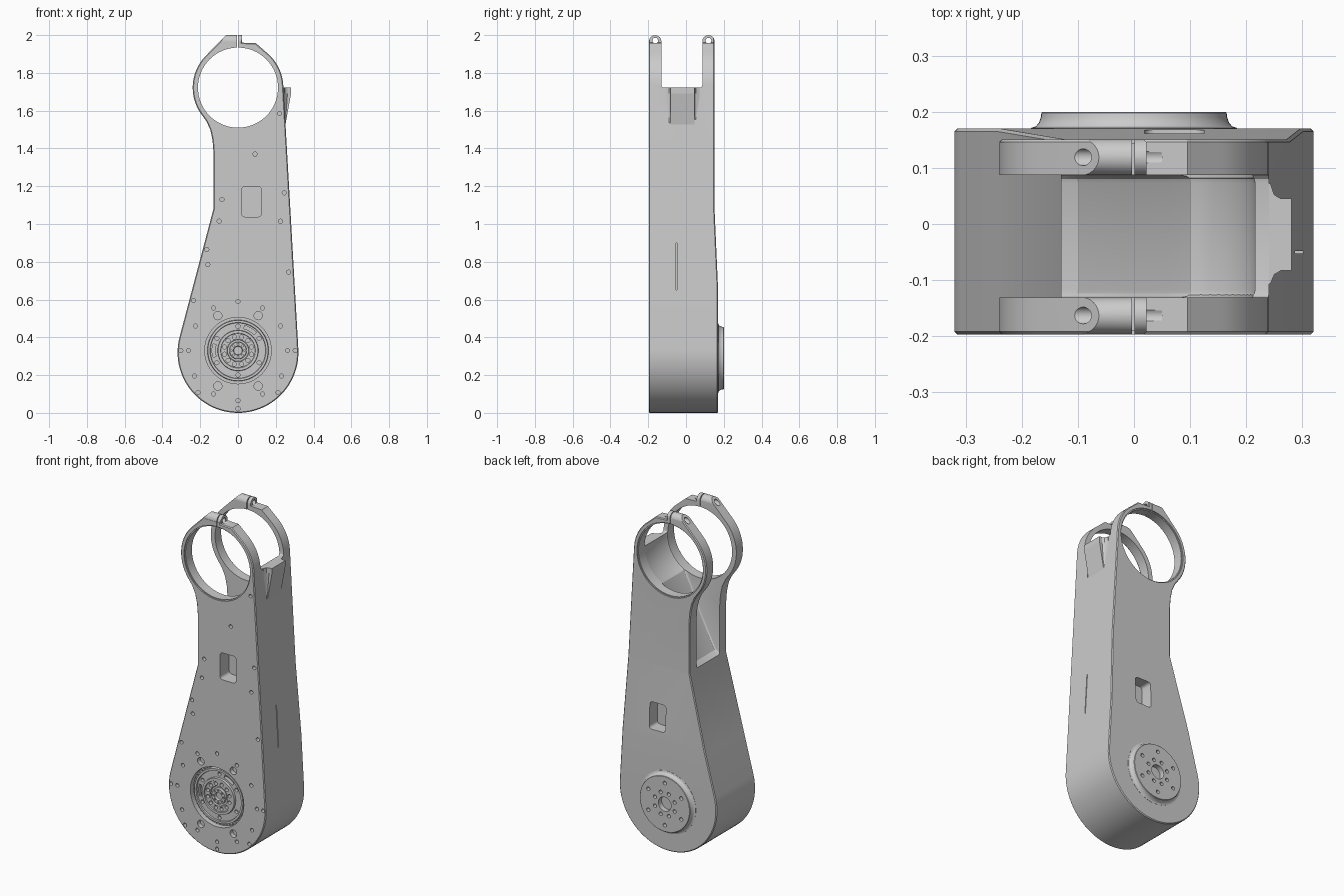
import bpy, bmesh
from math import sin, cos, radians, pi
from mathutils import Vector

if "Cube" in bpy.data.objects:
    bpy.data.objects.remove(bpy.data.objects["Cube"])

HUB_Z, BACK_Z, RING_Z = 0.33, 0.29, 1.722
FRONT, BACK = -0.197, 0.17


def arc(cx, cz, r, a0, a1, n):
    return [(cx + r * cos(radians(a0 + (a1 - a0) * i / n)),
             cz + r * sin(radians(a0 + (a1 - a0) * i / n))) for i in range(n + 1)]


def circle(cx, cz, r, n=20):
    return arc(cx, cz, r, 0, 360, n)[:-1]


def polar(cz, radius, r, count, start=0, n=16):
    return [circle(radius * cos(start + 2 * pi * i / count),
                   cz + radius * sin(start + 2 * pi * i / count), r, n) for i in range(count)]


def rounded_rect(cx, cz, w, h, r):
    pts = []
    for sx, sz, a in ((1, 1, 0), (-1, 1, 90), (-1, -1, 180), (1, -1, 270)):
        pts += arc(cx + sx * (w / 2 - r), cz + sz * (h / 2 - r), r, a, a + 90, 4)
    return pts


def finish(name, bm):
    bmesh.ops.recalc_face_normals(bm, faces=bm.faces[:])
    me = bpy.data.meshes.new(name)
    bm.to_mesh(me)
    bm.free()
    ob = bpy.data.objects.new(name, me)
    bpy.context.collection.objects.link(ob)
    return ob


def loft(bm, rings):
    vs = [[bm.verts.new(p) for p in ring] for ring in rings]
    n = len(vs[0])
    for a, b in zip(vs, vs[1:]):
        for i in range(n):
            bm.faces.new((a[i], a[(i + 1) % n], b[(i + 1) % n], b[i]))
    bm.faces.new(vs[0])
    bm.faces.new(vs[-1])
    return vs


def prism(name, loops, t0, t1, axis='Y', bevel=0, seg=1, shape=None):
    """Extrude one or more 2D loops along an axis, optionally bevelling the rims."""
    bm = bmesh.new()
    put = (lambda u, v, t: (u, t, v)) if axis == 'Y' else (lambda u, v, t: (t, u, v))
    k = 1 if axis == 'Y' else 0
    for loop in loops:
        loft(bm, [[put(u, v, t) for u, v in loop] for t in (t0, t1)])
    bmesh.ops.recalc_face_normals(bm, faces=bm.faces[:])
    if bevel:
        rim = [e for e in bm.edges if abs(e.verts[0].co[k] - e.verts[1].co[k]) < 1e-6]
        bmesh.ops.bevel(bm, geom=rim, offset=bevel, segments=seg, profile=0.5,
                        affect='EDGES', clamp_overlap=True)
    if shape:
        shape(bm)
    return finish(name, bm)


def lathe(name, profile, cz, n=48):
    bm = bmesh.new()
    loft(bm, [[(x, y, z) for x, z in circle(0, cz, r, n)] for r, y in profile])
    return finish(name, bm)


def cut(ob, cutter):
    cutter.hide_render = True
    m = ob.modifiers.new("cut", 'BOOLEAN')
    m.operation, m.solver, m.object = 'DIFFERENCE', 'EXACT', cutter
    bpy.context.view_layer.objects.active = ob
    bpy.ops.object.modifier_apply(modifier=m.name)
    bpy.data.objects.remove(cutter)


# Arm housing: teardrop outline with clamp ring and lug
outline = arc(0, 0.32, 0.32, 165, 363, 44)
outline += arc(0, RING_Z, 0.24, 3, 52, 10)
outline += [(0.095, 1.957), (0.022, 1.96), (0.022, 2.0), (-0.062, 2.0)]
outline += arc(0, RING_Z, 0.24, 135, 215, 16)
outline += [(-0.168, 1.545), (-0.147, 1.5), (-0.135, 1.445), (-0.13, 1.38), (-0.13, 1.08)]


def taper_back(bm):
    for z in (0.65, 1.08):
        bmesh.ops.bisect_plane(bm, geom=bm.verts[:] + bm.edges[:] + bm.faces[:],
                               plane_co=(0, 0, z), plane_no=(0, 0, 1))
    for v in bm.verts:
        if v.co.y > 0:
            v.co.y -= 0.019 * min(1, max(0, (v.co.z - 0.65) / 0.43))


arm = prism("arm_housing", [outline], FRONT, BACK, bevel=0.005, shape=taper_back)

# Fork gap between the clamp plates, with sloping floor and curved cradle
floor = [(-0.4, 1.09), (-0.13, 1.09), (-0.1, 1.11), (0, 1.31), (0.06, 1.45)]
floor += arc(0, RING_Z, 0.216, -62, 0, 12) + [(0.4, RING_Z), (0.4, 2.1), (-0.4, 2.1)]
cut(arm, prism("gap_cutter", [floor], -0.131, 0.087, bevel=0.014, seg=3))

# Clamp bore with stepped rims
cut(arm, prism("bore_cutter", [circle(0, RING_Z, 0.212, 64)], -0.4, 0.4))
for y0, y1 in ((-0.3, -0.19), (0.144, 0.3)):
    cut(arm, prism("rim_cutter", [circle(0, RING_Z, 0.218, 64)], y0, y1))

# Rounded lugs, clamp bolt holes and clamp slits
for yc in (-0.163, 0.119):
    corner = arc(yc, 1.967, 0.0325, 180, 0, 16) + [(yc + 0.05, 1.967), (yc + 0.05, 2.05),
                                                 (yc - 0.05, 2.05), (yc - 0.05, 1.967)]
    cut(arm, prism("lug_cutter", [corner], -0.3, 0.3, 'X'))
    cut(arm, prism("bolt_cutter", [circle(yc, 1.971, 0.015)], -0.3, 0.05, 'X'))
slit = [(-0.004, 1.9), (0.001, 1.9), (0.001, 2.1), (-0.004, 2.1)]
cut(arm, prism("slit_cutter", [slit], -0.4, 0.4))

# Cable windows, front and back, and side slot
cut(arm, prism("window_cutter", [rounded_rect(0.072, 1.118, 0.106, 0.16, 0.018)], -0.3, -0.11))
cut(arm, prism("window_cutter", [rounded_rect(0.072, 0.775, 0.106, 0.16, 0.018)], 0.09, 0.3))
slot = [(-0.053, 0.65), (-0.048, 0.65), (-0.048, 0.9), (-0.053, 0.9)]
cut(arm, prism("slot_cutter", [slot], 0.275, 0.4, 'X'))

# Screw holes in the front face
screws = [(0.09, 1.37), (0.245, 1.165), (0.225, 1.015), (0.22, 1.585), (-0.085, 1.13),
          (-0.1, 1.015), (-0.165, 0.865), (-0.16, 0.785), (0.268, 0.745), (-0.235, 0.595),
          (0, 0.59), (0, 0.065), (0, 0.022)]
for s in (-1, 1):
    screws += [(s * x, z) for x, z in ((0.225, 0.46), (0.23, 0.195), (0.303, 0.33), (0.262, 0.33),
                                      (0.13, 0.1), (0.212, 0.108), (0.13, 0.555))]
loops = [circle(x, z, 0.011, 14) for x, z in screws]
loops += [circle(s * 0.107, z, 0.022) for s in (-1, 1) for z in (0.515, 0.142)]
cut(arm, prism("screw_cutter", loops, -0.3, -0.17))

# Recessed front drive: bearing ring, flange, hub
cut(arm, prism("drive_cutter", [circle(0, HUB_Z, 0.176, 64)], -0.3, -0.145))
drive = lathe("front_drive", [(0.176, -0.14), (0.176, -0.165), (0.162, -0.165), (0.16, -0.183),
                              (0.148, -0.183), (0.146, -0.175), (0.108, -0.175), (0.106, -0.188),
                              (0.092, -0.188), (0.09, -0.182), (0.058, -0.182), (0.056, -0.172),
                              (0.046, -0.172), (0.044, -0.186), (0.024, -0.186), (0.022, -0.17)],
              HUB_Z, 64)
loops = polar(HUB_Z, 0.074, 0.011, 12, pi / 12, 12) + polar(HUB_Z, 0.129, 0.011, 6, pi / 6, 12)
loops += polar(HUB_Z, 0.034, 0.005, 8, 0, 8)
for a in (45, 165):
    loops.append(arc(0, HUB_Z, 0.137, a, a + 30, 8) + arc(0, HUB_Z, 0.12, a + 30, a, 8))
cut(drive, prism("drive_hole_cutter", loops, -0.3, -0.155))
bearing = prism("bearing_studs", polar(HUB_Z, 0.169, 0.0045, 48, 0, 6), -0.172, -0.16)

# Output hub on the back
hub = lathe("back_hub", [(0.184, 0.15), (0.184, 0.171), (0.175, 0.174), (0.169, 0.181),
                         (0.166, 0.19), (0.165, 0.198), (0.163, 0.2)], BACK_Z, 64)
loops = [circle(0, BACK_Z, 0.042, 32)] + polar(BACK_Z, 0.07, 0.011, 8, pi / 8)
loops += polar(BACK_Z, 0.125, 0.011, 6, pi / 6)
cut(hub, prism("hub_hole_cutter", loops, 0.165, 0.3))

# Wedge stop on the right flank
section = [(0.225, -0.107), (0.243, -0.107), (0.25, -0.09), (0.262, -0.083), (0.281, -0.083),
           (0.281, 0.045), (0.262, 0.045), (0.25, 0.052), (0.243, 0.072), (0.225, 0.072)]
bm = bmesh.new()
loft(bm, [[(min(x, lim), y, z) for x, y in section]
          for z, lim in ((1.52, 0.25), (1.69, 0.281), (RING_Z, 0.281))])
bmesh.ops.remove_doubles(bm, verts=bm.verts[:], dist=1e-6)
stop = finish("wedge_stop", bm)

# Smooth curved surfaces, crisp edges
bpy.ops.object.select_all(action='DESELECT')
for ob in (arm, drive, hub, bearing):
    ob.select_set(True)
bpy.context.view_layer.objects.active = arm
bpy.ops.object.shade_smooth_by_angle(angle=radians(25))
